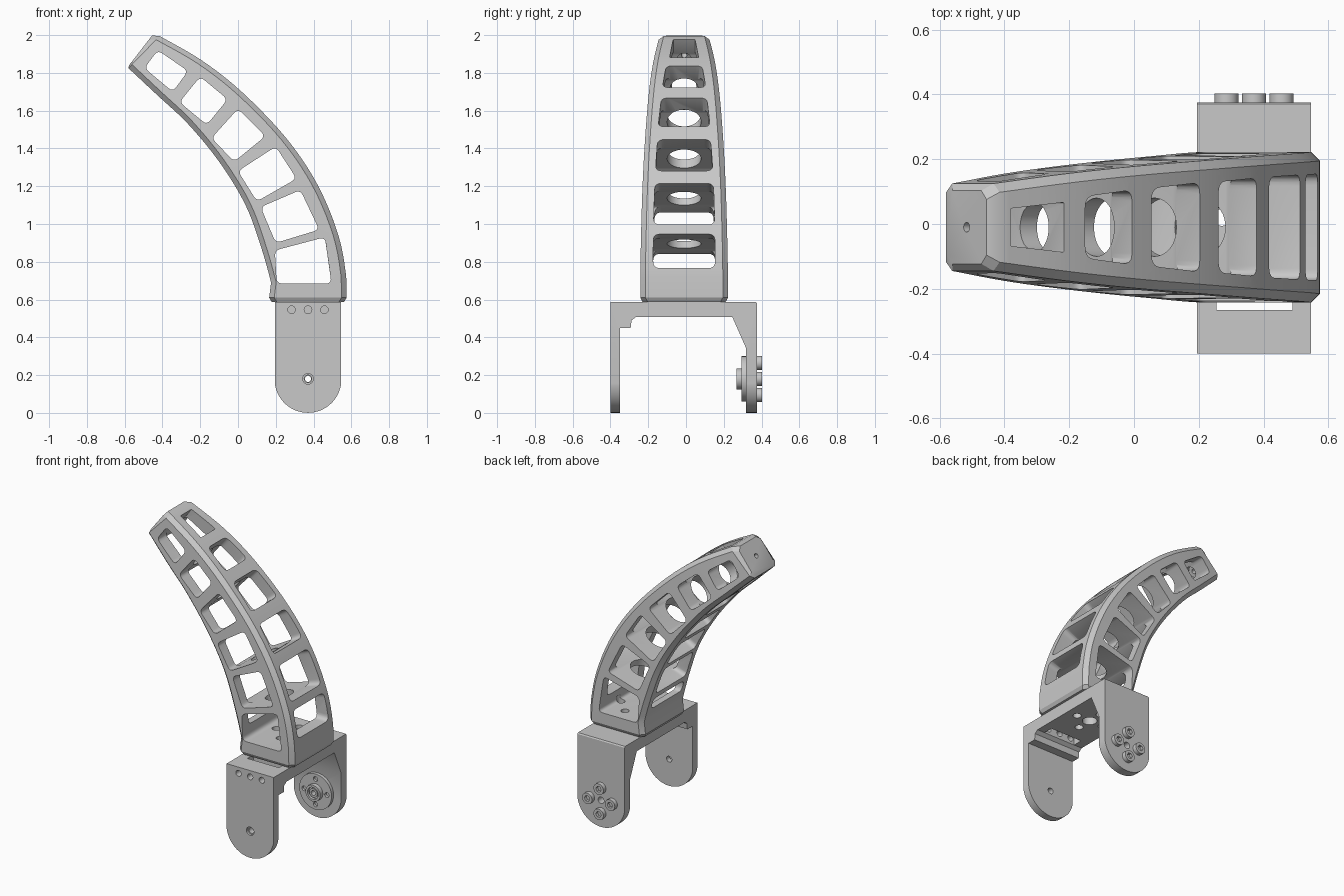
import bpy, bmesh, math
from mathutils import Vector as V

if "Cube" in bpy.data.objects:
    bpy.data.objects.remove(bpy.data.objects["Cube"])

CY = -0.01                      # symmetry plane of the arm
grey = bpy.data.materials.new("grey_plastic")
grey.diffuse_color = (0.58, 0.58, 0.58, 1)
grey.use_nodes = True
grey.node_tree.nodes["Principled BSDF"].inputs["Base Color"].default_value = grey.diffuse_color


def loft(name, rings):
    """Closed solid skinned through equal-length rings of points."""
    bm = bmesh.new()
    rows = [[bm.verts.new(p) for p in r] for r in rings]
    n = len(rows[0])
    for a, b in zip(rows, rows[1:]):
        for i in range(n):
            bm.faces.new((a[i], a[(i + 1) % n], b[(i + 1) % n], b[i]))
    bm.faces.new(rows[0])
    bm.faces.new(rows[-1])
    bmesh.ops.recalc_face_normals(bm, faces=bm.faces)
    if bm.calc_volume(signed=True) < 0:
        bmesh.ops.reverse_faces(bm, faces=bm.faces)
    me = bpy.data.meshes.new(name)
    bm.to_mesh(me)
    bm.free()
    me.materials.append(grey)
    ob = bpy.data.objects.new(name, me)
    bpy.context.collection.objects.link(ob)
    return ob


def cylinder(name, a, b, r, n=32):
    a, b = V(a), V(b)
    q = (b - a).to_track_quat('Z', 'Y')
    ring = [q @ V((r * math.cos(t), r * math.sin(t), 0))
            for t in (2 * math.pi * i / n for i in range(n))]
    return loft(name, [[a + p for p in ring], [b + p for p in ring]])


def box(name, x0, x1, y0, y1, z0, z1):
    return loft(name, [[V((x, y, z)) for x, y in
                        ((x0, y0), (x1, y0), (x1, y1), (x0, y1))] for z in (z0, z1)])


def rounded(quad, r, n=5):
    """Loop with each corner of a quad replaced by a small arc."""
    out = []
    for i, p in enumerate(quad):
        a = p + (quad[i - 1] - p).normalized() * r
        b = p + (quad[(i + 1) % 4] - p).normalized() * r
        for k in range(n + 1):
            t = k / n
            out.append(a * (1 - t) ** 2 + p * 2 * t * (1 - t) + b * t * t)
    return out


def bounds(me):
    return [f(v.co[i] for v in me.vertices) for i in range(3) for f in (min, max)]


def boolean(ob, cutter, op='DIFFERENCE'):
    """Apply a boolean; keep it only if the outer size survives."""
    bpy.context.view_layer.objects.active = ob
    for solver in ('MANIFOLD', 'EXACT', 'FLOAT'):
        backup = ob.data.copy()
        m = ob.modifiers.new("cut", 'BOOLEAN')
        m.object, m.operation, m.solver = cutter, op, solver
        try:
            bpy.ops.object.modifier_apply(modifier=m.name)
        except RuntimeError:
            ob.modifiers.clear()
        me = ob.data
        if (len(me.polygons) > 5 and len(me.vertices) != len(backup.vertices)
                and all(abs(p - q) < .02 for p, q in zip(bounds(me), bounds(backup)))):
            break
        ob.data = backup
    bpy.data.objects.remove(cutter)


def smooth(ob):
    bpy.ops.object.select_all(action='DESELECT')
    ob.select_set(True)
    bpy.context.view_layer.objects.active = ob
    bpy.ops.object.shade_smooth_by_angle(angle=math.radians(25))


# ---- curved arm: inner x,z / outer x,z / half width at each station
stations = [(.165, .61, .575, .61, .232), (.175, .69, .573, .72, .232),
            (.115, .90, .53, .945, .228), (.035, 1.11, .42, 1.21, .22),
            (-.10, 1.33, .255, 1.455, .207), (-.265, 1.53, .025, 1.695, .188),
            (-.425, 1.68, -.19, 1.865, .165), (-.58, 1.825, -.415, 1.995, .135)]


def section(s, c=.027):
    a, b, w = V((s[0], CY, s[1])), V((s[2], CY, s[3])), s[4]
    d = (b - a).normalized() * c
    Y = V((0, 1, 0))
    return [a - Y * (w - c), a + d - Y * w, b - d - Y * w, b - Y * (w - c),
            b + Y * (w - c), b - d + Y * w, a + d + Y * w, a + Y * (w - c)]


def catmull(p0, p1, p2, p3, t):
    return tuple(.5 * (2 * b + (c - a) * t + (2 * a - 5 * b + 4 * c - d) * t * t
                       + (3 * b - a - 3 * c + d) * t ** 3)
                 for a, b, c, d in zip(p0, p1, p2, p3))


path = [(.178, .588, .562, .588, .22), stations[0]]
last = len(stations) - 1
for i in range(1, last):
    # the straight foot meets the curve with a crisp inner corner
    before = stations[i - 1] if i > 1 else (.215, .50, .585, .52, .232)
    after = stations[min(i + 2, last)]
    path += [catmull(before, stations[i], stations[i + 1], after, k / 5) for k in range(5)]
path += [stations[last], (-.577, 1.84, -.455, 1.998, .113)]
arm = loft("curved_arm", [section(s) for s in path])

# ---- windows: inner low, outer low, outer high, inner high / half widths low, high
windows = [((.205, .685, .495, .685, .46, .93, .195, .86), (.164, .163)),
           ((.20, .90, .43, .97, .33, 1.18, .12, 1.09), (.162, .155)),
           ((.10, 1.12, .31, 1.24, .20, 1.41, 0, 1.28), (.152, .14)),
           ((-.02, 1.33, .145, 1.465, 0, 1.61, -.14, 1.455), (.138, .12)),
           ((-.165, 1.525, -.055, 1.66, -.20, 1.78, -.31, 1.645), (.115, .095)),
           ((-.345, 1.70, -.265, 1.81, -.425, 1.92, -.495, 1.825), (.077, .058))]
quads = []
for k, (c, (wl, wh)) in enumerate(windows):
    q = [V((c[i], 0, c[i + 1])) for i in (0, 2, 4, 6)]
    quads.append(q)
    # side opening, straight through in y
    boolean(arm, loft("cutter", [rounded([p + V((0, y, 0)) for p in q], .03)
                                 for y in (-.5, .5)]))
    # opening from inner face to outer face, a hair narrower than the side one
    il, ol, oh, ih = [p.copy() for p in q]
    if k == 0:
        il.z = ol.z = .765
    dl, dh = (ol - il).normalized() * .13, (oh - ih).normalized() * .13
    up = (ih - il).normalized() * .002
    ends = []
    for lo, hi in ((il - dl + up, ih - dh - up), (ol + dl + up, oh + dh - up)):
        corners = [lo + V((0, CY - wl, 0)), lo + V((0, CY + wl, 0)),
                   hi + V((0, CY + wh, 0)), hi + V((0, CY - wh, 0))]
        ends.append(rounded(corners, .035 if k < 5 else .006))
    boolean(arm, loft("cutter", ends))

# round holes through the ribs between windows
for k, (a, b) in enumerate(zip(quads, quads[1:])):
    mid = (a[2] + a[3] + b[0] + b[1]) / 4 + V((0, CY, 0))
    rad = (a[2] - a[3] + b[1] - b[0]).normalized()
    axis = V((-rad.z, 0, rad.x)) * .055
    boolean(arm, cylinder("cutter", mid - axis, mid + axis, .09 if k < 4 else .075, 40))

# screw hole and counterbore in the tip
tip, nrm = V((-.517, CY, 1.918)), V((-.79, 0, .614))
boolean(arm, cylinder("cutter", tip + nrm * .05, tip - nrm * .15, .015, 20))
boolean(arm, cylinder("cutter", tip - nrm * .04, tip - nrm * .12, .038, 24))

# ---- fork bracket: y,z profile, trimmed to a rounded outline
profile = [(-.40, 0), (-.35, 0), (-.35, .45), (-.293, .45), (-.288, .49), (-.265, .508),
           (.245, .508), (.317, .345), (.317, 0), (.375, 0), (.375, .58), (.37, .588),
           (-.40, .588)]
bracket = loft("fork_bracket", [[V((x, y, z)) for y, z in profile] for x in (.195, .546)])
cx, cz, R = .3705, .18, .177
outline = [(cx + R, .7), (cx - R, .7)]
outline += [(cx - R * math.cos(t), .1775 - R * math.sin(t))
            for t in (math.pi * i / 32 for i in range(33))]
boolean(bracket, loft("cutter", [[V((x, y, z)) for x, z in outline] for y in (-.6, .6)]),
        'INTERSECT')
# slot, cross bores and pivot holes
boolean(bracket, box("cutter", .255, .49, -.265, -.20, .45, .65))
for dx in (-.087, 0, .087):
    boolean(bracket, cylinder("cutter", (cx + dx, -.45, .546), (cx + dx, -.24, .546), .02, 20))
boolean(bracket, cylinder("cutter", (cx, -.45, cz), (cx, -.3, cz), .02, 24))
boolean(bracket, cylinder("cutter", (cx, -.45, cz), (cx, -.385, cz), .028, 24))
boolean(bracket, cylinder("cutter", (cx, .30, cz), (cx, .5, cz), .022, 24))
boolean(bracket, cylinder("cutter", (cx, .02, .45), (cx, .02, .57), .045, 32))
# mounting holes shared by bracket plate and arm floor
for dx, dy in ((-.1, .02), (.1, .02), (0, -.08), (0, .12)):
    for ob in (bracket, arm):
        boolean(ob, cylinder("cutter", (cx + dx, dy, .45), (cx + dx, dy, .72), .026, 20))

# ---- servo disc with hub on the inside of the rear leg
disc = cylinder("servo_disc", (cx, .295, cz), (cx, .32, cz), .12, 48)
cross = [(.085, 0), (-.085, 0), (0, .085), (0, -.085)]
for dx, dz in cross:
    boolean(disc, cylinder("cutter", (cx + dx, .28, cz + dz), (cx + dx, .312, cz + dz), .016, 16))
hub = cylinder("servo_hub", (cx, .267, cz), (cx, .297, cz), .055, 36)
boolean(hub, cylinder("cutter", (cx, .25, cz), (cx, .285, cz), .04, 28))
hub_screw = cylinder("hub_screw", (cx, .272, cz), (cx, .29, cz), .03, 24)
for ob in (disc, hub, hub_screw):
    boolean(ob, cylinder("cutter", (cx, .25, cz), (cx, .35, cz), .016, 20))

# ---- four socket screws on the outside of the rear leg
parts = [arm, bracket, disc, hub, hub_screw]
for i, (dx, dz) in enumerate(cross):
    s = cylinder(f"leg_screw_{i + 1}", (cx + dx, .37, cz + dz), (cx + dx, .403, cz + dz), .037, 28)
    boolean(s, cylinder("cutter", (cx + dx, .383, cz + dz), (cx + dx, .45, cz + dz), .02, 6))
    parts.append(s)

for ob in parts:
    smooth(ob)
